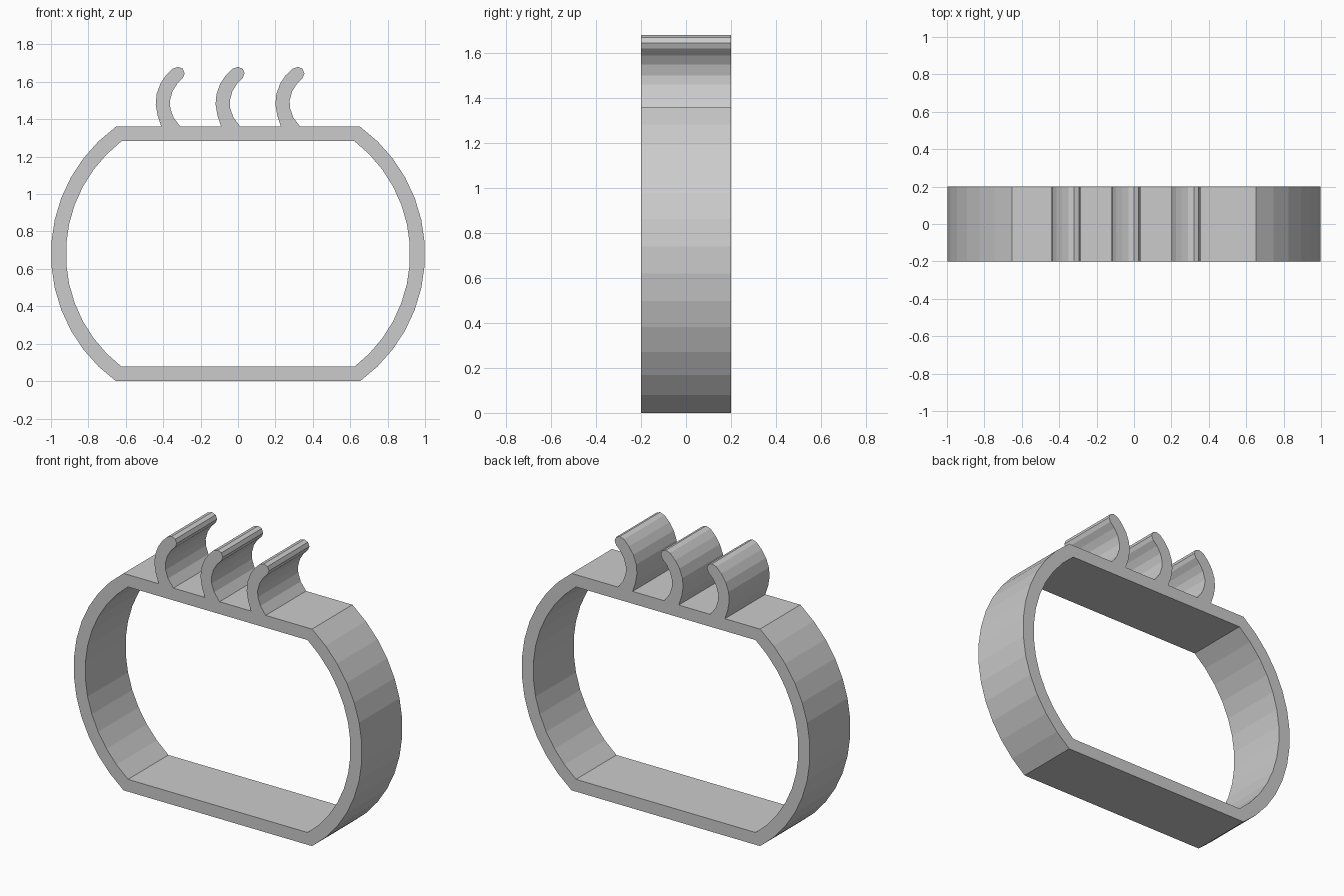
import bpy, bmesh
from math import sin, cos, asin, pi
from mathutils import Vector

if "Cube" in bpy.data.objects:
    bpy.data.objects.remove(bpy.data.objects["Cube"])

DEPTH, HEIGHT, MID = 0.4, 1.36, 0.68

grey = bpy.data.materials.new("light_grey")
grey.use_nodes = True
grey.diffuse_color = (0.6, 0.6, 0.6, 1)
grey.node_tree.nodes["Principled BSDF"].inputs["Base Color"].default_value = (0.6, 0.6, 0.6, 1)


def extrude_faces(name, bm):
    """Pull a flat front outline back through the full depth."""
    new = bmesh.ops.extrude_face_region(bm, geom=bm.faces[:])["geom"]
    verts = [v for v in new if isinstance(v, bmesh.types.BMVert)]
    bmesh.ops.translate(bm, verts=verts, vec=(0, DEPTH, 0))
    bmesh.ops.recalc_face_normals(bm, faces=bm.faces[:])
    mesh = bpy.data.meshes.new(name)
    bm.to_mesh(mesh)
    bm.free()
    mesh.materials.append(grey)
    obj = bpy.data.objects.new(name, mesh)
    bpy.context.collection.objects.link(obj)
    return obj


def rounded_loop(radius, half_height, centre=0.16, steps=13):
    """Two facing arcs joined by flat top and bottom edges."""
    limit = asin(half_height / radius)
    angles = [-limit + 2 * limit * i / steps for i in range(steps + 1)]
    right = [(centre + radius * cos(a), MID + radius * sin(a)) for a in angles]
    return right + [(-x, z) for x, z in reversed(right)]


# Ring body: flat top and base with bowed sides
bm = bmesh.new()
outer, inner = [[bm.verts.new((x, -DEPTH / 2, z)) for x, z in loop]
                for loop in (rounded_loop(0.84, MID), rounded_loop(0.76, 0.603))]
for i in range(len(outer)):
    j = (i + 1) % len(outer)
    bm.faces.new((outer[i], outer[j], inner[j], inner[i]))
extrude_faces("ring_body", bm)

# Three curled hooks along the top
hook = [(-.09, 0), (-.11, .06), (-.12, .12), (-.115, .175), (-.095, .23),
        (-.065, .275), (-.03, .31), (0, .32), (.025, .31), (.035, .285),
        (.025, .26), (-.005, .23), (-.03, .19), (-.044, .14), (-.042, .1),
        (-.025, .05), (.012, 0)]
for side, x0 in (("right", -0.32), ("middle", 0), ("left", 0.32)):
    bm = bmesh.new()
    bm.faces.new([bm.verts.new((x0 + x, -DEPTH / 2, HEIGHT + z)) for x, z in hook])
    extrude_faces(side + "_hook", bm)
